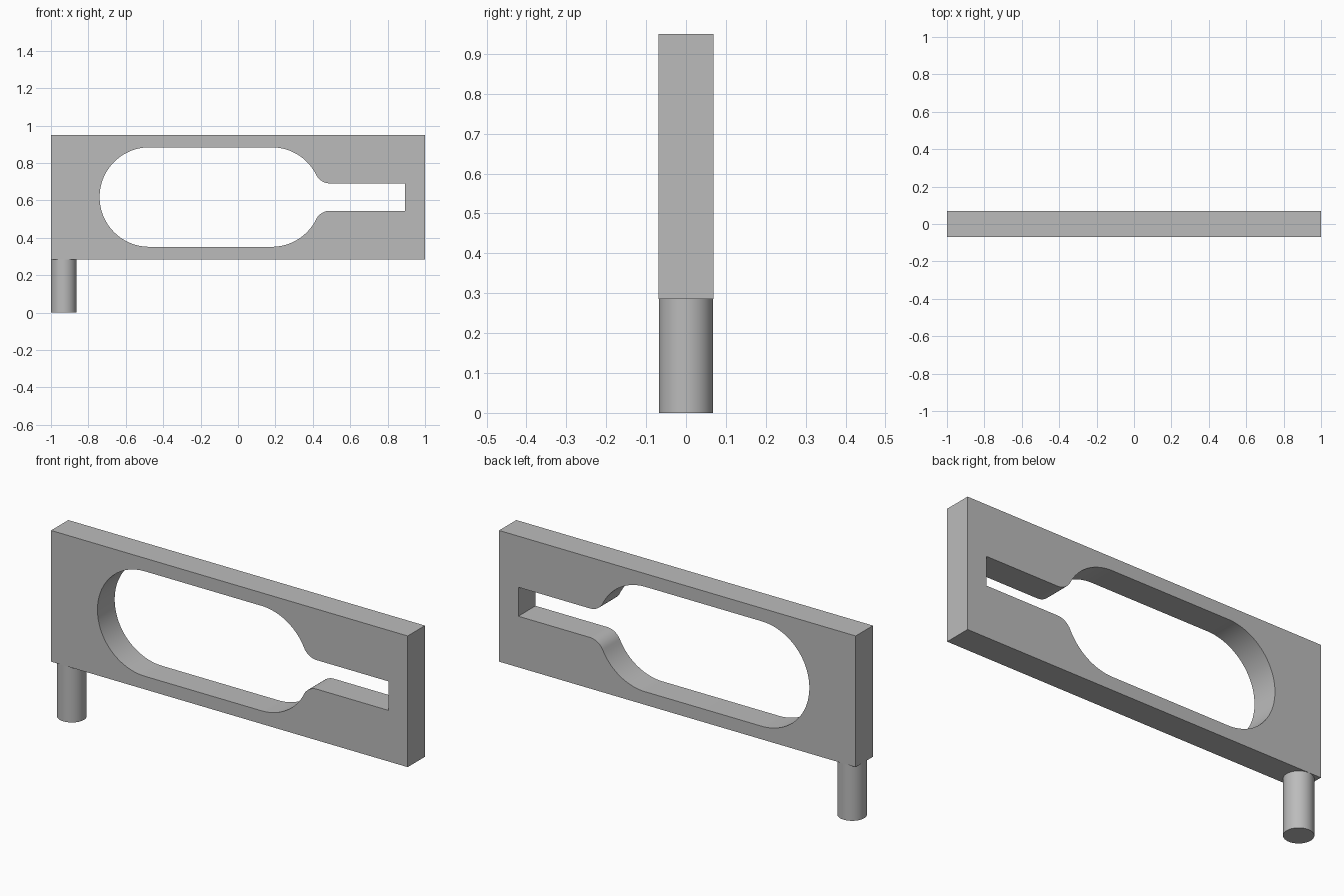
import bpy
import bmesh
from math import pi, sin, cos, asin, sqrt, radians

cube = bpy.data.objects.get("Cube")
if cube:
    bpy.data.objects.remove(cube, do_unlink=True)

# Single plain grey finish
GREY = (0.5, 0.5, 0.5, 1)
grey = bpy.data.materials.new("plain grey")
grey.use_nodes = True
grey.diffuse_color = GREY
grey.node_tree.nodes["Principled BSDF"].inputs["Base Color"].default_value = GREY

BOTTOM, TOP, HALF_DEPTH = 0.285, 0.95, 0.069
MID = (BOTTOM + TOP) / 2


def arc(cx, cz, r, start, end, steps):
    return [(cx + r * cos(start + (end - start) * i / steps),
             cz + r * sin(start + (end - start) * i / steps))
            for i in range(steps + 1)]


def finish(obj):
    obj.data.materials.clear()
    obj.data.materials.append(grey)
    bpy.ops.object.select_all(action='DESELECT')
    obj.select_set(True)
    bpy.context.view_layer.objects.active = obj
    bpy.ops.object.shade_smooth_by_angle(angle=radians(30))


# Upper half of the opening: round end, shoulder, fillet, narrow slot
R, FILLET, SLOT = 0.266, 0.08, 0.0735
LEFT_X, RIGHT_X, SLOT_END = -0.474, 0.18, 0.892
turn = asin((SLOT + FILLET) / (R + FILLET))
fillet_x = RIGHT_X + sqrt((R + FILLET) ** 2 - (SLOT + FILLET) ** 2)
upper = arc(LEFT_X, 0, R, pi, pi / 2, 24)
upper += arc(RIGHT_X, 0, R, pi / 2, turn, 18)
upper += arc(fillet_x, SLOT + FILLET, FILLET, pi + turn, 1.5 * pi, 12)[1:]
upper.append((SLOT_END, SLOT))
opening = upper + [(x, -z) for x, z in reversed(upper[1:])]

# Flat plate with the opening cut through it
half_h = (TOP - BOTTOM) / 2
outline = [(-1, -half_h), (1, -half_h), (1, half_h), (-1, half_h)]
curve = bpy.data.curves.new("plate_profile", 'CURVE')
curve.dimensions = '2D'
curve.fill_mode = 'BOTH'
curve.extrude = HALF_DEPTH
for loop in (outline, opening):
    spline = curve.splines.new('POLY')
    spline.points.add(len(loop) - 1)
    for point, (x, z) in zip(spline.points, loop):
        point.co = (x, z, 0, 1)
    spline.use_cyclic_u = True
plate = bpy.data.objects.new("slotted_plate", curve)
bpy.context.collection.objects.link(plate)
plate.location.z = MID
plate.rotation_euler.x = pi / 2
bpy.ops.object.select_all(action='DESELECT')
plate.select_set(True)
bpy.context.view_layer.objects.active = plate
bpy.ops.object.convert(target='MESH')
plate = bpy.context.object
bm = bmesh.new()
bm.from_mesh(plate.data)
bmesh.ops.remove_doubles(bm, verts=bm.verts, dist=0.0001)
bmesh.ops.recalc_face_normals(bm, faces=bm.faces)
bm.to_mesh(plate.data)
bm.free()
finish(plate)

# Round peg under the right-hand end
bpy.ops.mesh.primitive_cylinder_add(vertices=64, radius=0.068, depth=BOTTOM,
                                    location=(-0.932, 0, BOTTOM / 2))
peg = bpy.context.object
peg.name = "support_peg"
finish(peg)
